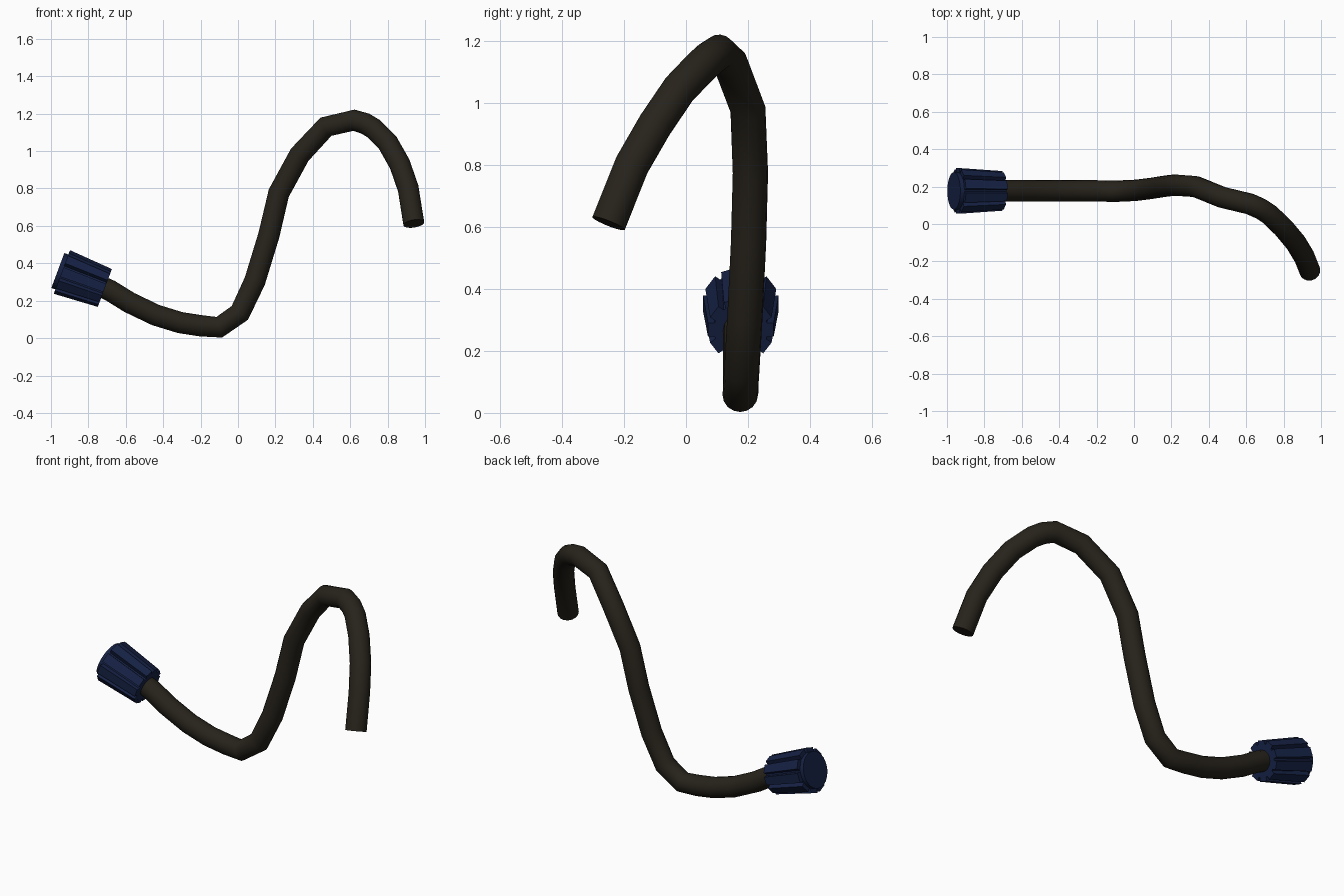
import bpy, bmesh, math
from mathutils import Vector, Matrix

if "Cube" in bpy.data.objects:
    bpy.data.objects.remove(bpy.data.objects["Cube"])


def material(name, rgb):
    m = bpy.data.materials.new(name)
    m.diffuse_color = (*rgb, 1)
    m.use_nodes = True
    m.node_tree.nodes["Principled BSDF"].inputs["Base Color"].default_value = m.diffuse_color
    return m


dark = material("dark_rubber", (0.02, 0.0165, 0.011))
navy = material("navy_plastic", (0.008, 0.016, 0.06))

# bent hose: centreline swept with a round section
path = [(-.76, .177, .288), (-.685, .177, .255), (-.58, .177, .19), (-.44, .177, .123),
        (-.31, .177, .083), (-.2, .177, .066), (-.1, .175, .058), (.01, .18, .135),
        (.09, .19, .305), (.165, .202, .55), (.218, .208, .775), (.33, .2, .98),
        (.47, .143, 1.13), (.62, .107, 1.165), (.68, .08, 1.147), (.725, .05, 1.12),
        (.80, -.022, 1.045), (.865, -.1, .93), (.91, -.175, .80), (.94, -.25, .612)]
curve = bpy.data.curves.new("hose", 'CURVE')
curve.dimensions = '3D'
curve.bevel_depth = .057
curve.bevel_resolution = 6
curve.use_fill_caps = True
spline = curve.splines.new('POLY')
spline.points.add(len(path) - 1)
for p, co in zip(spline.points, path):
    p.co = (*co, 1)
hose = bpy.data.objects.new("hose", curve)
bpy.context.collection.objects.link(hose)
bpy.context.view_layer.objects.active = hose
hose.select_set(True)
bpy.ops.object.convert(target='MESH')
hose = bpy.context.object
hose.data.materials.clear()
hose.data.materials.append(dark)
bpy.ops.object.shade_smooth_by_angle(angle=math.radians(50))

# placement of the knob: local z runs outward along its axis
axis = Vector((-.937, 0, .349))
place = Matrix.Translation((-.712, .177, .268)) @ axis.to_track_quat('Z', 'Y').to_matrix().to_4x4()


def finish(bm, name):
    bmesh.ops.recalc_face_normals(bm, faces=bm.faces)
    bm.transform(place)
    me = bpy.data.meshes.new(name)
    bm.to_mesh(me)
    bm.free()
    me.materials.append(navy)
    ob = bpy.data.objects.new(name, me)
    bpy.context.collection.objects.link(ob)
    return ob


# tapered knob core, its end disc standing proud of the ribs
L = .268
bm = bmesh.new()
bmesh.ops.create_cone(bm, cap_ends=True, segments=30, radius1=.088, radius2=.1, depth=L,
                      matrix=Matrix.Translation((0, 0, L / 2)))
core = finish(bm, "knob_core")
bpy.ops.object.select_all(action='DESELECT')
bpy.context.view_layer.objects.active = core
core.select_set(True)
bpy.ops.object.shade_smooth_by_angle(angle=math.radians(30))

# grip ribs around the core
bm = bmesh.new()
N = 10
for i in range(N):
    rot = Matrix.Rotation(2 * math.pi * i / N, 4, 'Z')
    verts = bmesh.ops.create_cube(bm, size=1)['verts']
    for v in verts:
        far, out = v.co.z > 0, v.co.x > 0
        r = (.122 if far else .106) if out else .07
        w = .027 if far else .023
        v.co = rot @ Vector((r, math.copysign(w, v.co.y), .245 if far else 0))
finish(bm, "knob_ribs")
